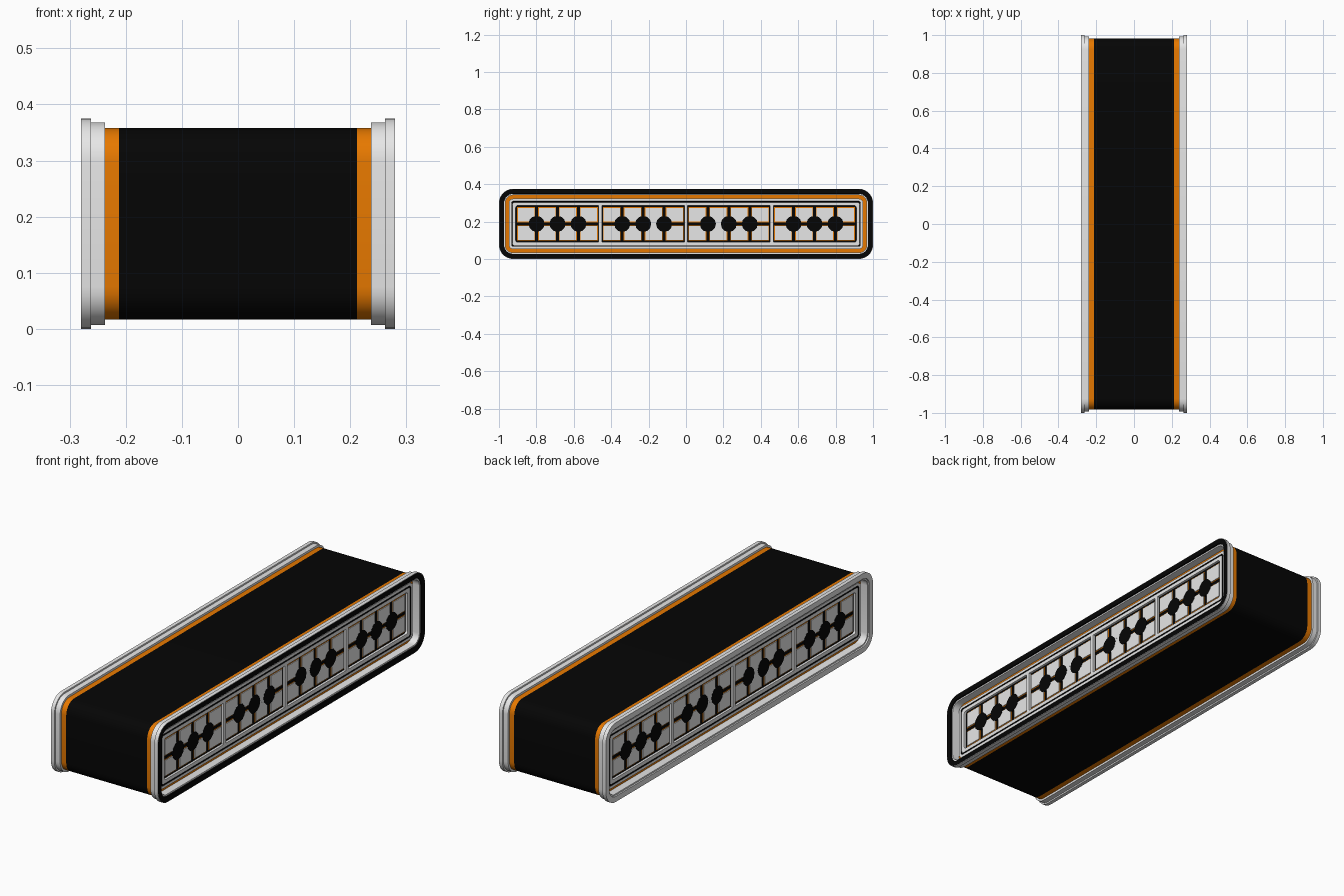
import bpy, bmesh, math

cube = bpy.data.objects.get("Cube")
if cube:
    bpy.data.objects.remove(cube, do_unlink=True)


def material(name, rgb):
    m = bpy.data.materials.new(name)
    m.use_nodes = True
    m.diffuse_color = (*rgb, 1)
    m.node_tree.nodes["Principled BSDF"].inputs["Base Color"].default_value = (*rgb, 1)
    return m


BLACK, ORANGE, GREY = range(3)
MATS = [material("matte black", (0.0015, 0.0015, 0.0015)),
        material("orange trim", (0.8, 0.19, 0.0)),
        material("light grey", (0.8, 0.8, 0.8))]
MID = 0.1875   # centre height
HALF_Y, HALF_Z, CORNER = 1.0, 0.1875, 0.075


def finish(name, bm, smooth=False):
    bmesh.ops.recalc_face_normals(bm, faces=bm.faces)
    mesh = bpy.data.meshes.new(name)
    bm.to_mesh(mesh)
    bm.free()
    for m in MATS:
        mesh.materials.append(m)
    ob = bpy.data.objects.new(name, mesh)
    bpy.context.collection.objects.link(ob)
    if smooth:
        bpy.ops.object.select_all(action='DESELECT')
        ob.select_set(True)
        bpy.context.view_layer.objects.active = ob
        bpy.ops.object.shade_smooth_by_angle(angle=math.radians(30))
    return ob


def rounded_loop(bm, x, inset, steps=7):
    """Rounded rectangle in the YZ plane, inset from the outer outline."""
    hy, hz = HALF_Y - inset, HALF_Z - inset
    r = max(CORNER - inset, 0.012)
    verts = []
    for k, (sy, sz) in enumerate([(1, 1), (-1, 1), (-1, -1), (1, -1)]):
        for i in range(steps + 1):
            a = math.pi / 2 * (k + i / steps)
            verts.append(bm.verts.new((x, sy * (hy - r) + r * math.cos(a),
                                       MID + sz * (hz - r) + r * math.sin(a))))
    return verts


def loft(name, sections, colours, closed):
    """Skin (x, inset) sections; join into a ring or cap both ends."""
    bm = bmesh.new()
    loops = [rounded_loop(bm, x, inset) for x, inset in sections]
    pairs = list(zip(loops, loops[1:]))
    if closed:
        pairs.append((loops[-1], loops[0]))
    for (a, b), colour in zip(pairs, colours):
        n = len(a)
        for i in range(n):
            f = bm.faces.new((a[i], a[(i + 1) % n], b[(i + 1) % n], b[i]))
            f.material_index = colour
    if not closed:
        for end, colour in ((loops[0], colours[0]), (loops[-1], colours[-1])):
            bm.faces.new(end).material_index = colour
    return finish(name, bm, True)


def add_box(bm, x, y, z, colour):
    """Box between (low, high) pairs."""
    res = bmesh.ops.create_cube(bm, size=1)
    for v in res["verts"]:
        v.co = [(lo + hi) / 2 + c * (hi - lo) for c, (lo, hi) in zip(v.co, (sorted(x), y, z))]
    for f in {f for v in res["verts"] for f in v.link_faces}:
        f.material_index = colour


# Black casing with an orange band at each end
loft("casing", [(-0.238, 0.017), (-0.212, 0.017), (0.212, 0.017), (0.238, 0.017)],
     [ORANGE, BLACK, ORANGE], False)

SPACING, PITCH, GAP, TRIM = 0.112, 0.458, 0.012, 0.004
for s, side in ((1, "left"), (-1, "right")):
    # Stepped end rim with a gasket face and a lower inner lip
    face = BLACK if s > 0 else GREY
    rim = [(0.237, 0.007), (0.262, 0.007), (0.262, 0), (0.280, 0),
           (0.280, 0.002), (0.280, 0.026), (0.274, 0.027), (0.274, 0.034), (0.237, 0.034)]
    loft(side + "_rim", [(s * x, i) for x, i in rim],
         [GREY, GREY, GREY, GREY, face, face, GREY, GREY, GREY], True)

    # Recessed vent frame with a fine dark seam
    frame = [(0.230, 0.053), (0.252, 0.053), (0.252, 0.066), (0.248, 0.067),
             (0.248, 0.071), (0.252, 0.072), (0.252, 0.0895), (0.230, 0.0895)]
    loft(side + "_vent_frame", [(s * x, i) for x, i in frame],
         [GREY, GREY, BLACK, BLACK, BLACK, GREY, GREY, GREY], True)

    back = bmesh.new()
    add_box(back, (s * 0.23, s * 0.241), (-0.92, 0.92), (MID - 0.11, MID + 0.11), BLACK)
    finish(side + "_vent_backing", back)

    bars = bmesh.new()
    for k in (-1, 0, 1):
        add_box(bars, (s * 0.235, s * 0.252), (k * PITCH - 0.009, k * PITCH + 0.009),
                (MID - 0.1, MID + 0.1), GREY)
    finish(side + "_vent_dividers", bars)

    # Four vents: trimmed tiles in two rows, three round hubs each
    tiles, hubs = bmesh.new(), bmesh.new()
    for p in range(4):
        yc = (p - 1.5) * PITCH
        for c in range(4):
            lo = yc + (c - 2) * SPACING + GAP
            hi = yc + (c - 1) * SPACING - GAP
            for z0, z1 in ((-0.086, -GAP), (GAP, 0.086)):
                add_box(tiles, (s * 0.235, s * 0.246), (lo, hi), (MID + z0, MID + z1), GREY)
                add_box(tiles, (s * 0.235, s * 0.2425), (lo - TRIM, hi + TRIM),
                        (MID + z0 - TRIM, MID + z1 + TRIM), ORANGE)
            # solid bridge in the two middle vents
            if (p, c) in ((1, 2), (2, 1)):
                add_box(tiles, (s * 0.235, s * 0.2455), (lo, hi), (MID - GAP, MID + GAP), GREY)
        for h in (-1, 0, 1):
            res = bmesh.ops.create_cone(hubs, cap_ends=True, segments=12,
                                        radius1=0.043, radius2=0.043, depth=0.012)
            for v in res["verts"]:
                a, b, d = v.co
                v.co = (s * (0.241 + d), yc + h * SPACING + a, MID + b)
    finish(side + "_vent_tiles", tiles)
    finish(side + "_vent_hubs", hubs)
